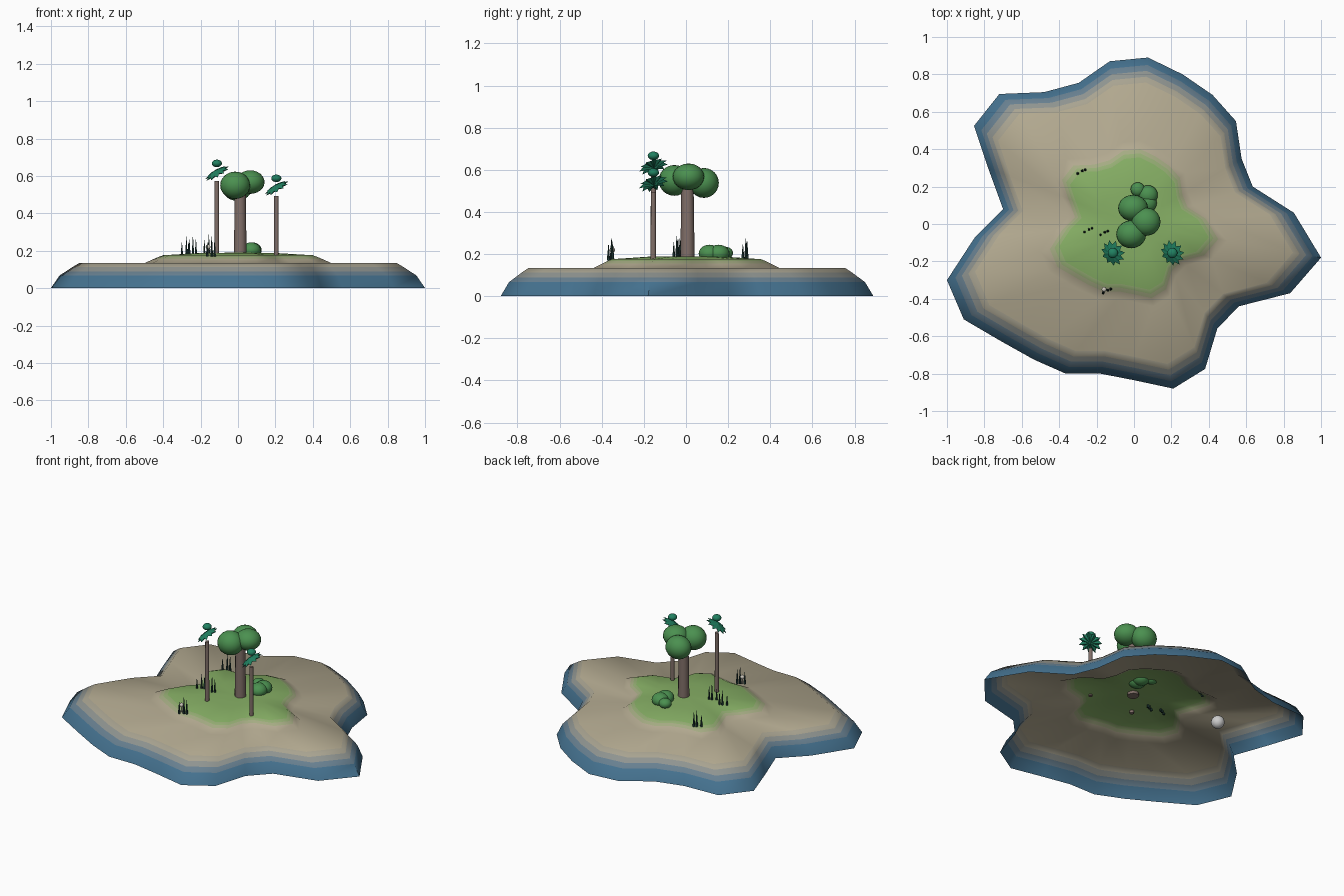
import bpy, bmesh, math
from mathutils import Vector

if "Cube" in bpy.data.objects:
    bpy.data.objects.remove(bpy.data.objects["Cube"])

def mat(name, c):
    m = bpy.data.materials.new(name)
    m.diffuse_color = (*c, 1)
    m.use_nodes = True
    m.node_tree.nodes["Principled BSDF"].inputs["Base Color"].default_value = m.diffuse_color
    return m

def mix(a, b, t):
    return tuple(p + (q - p) * t for p, q in zip(a, b))

SAND, SEA, TURF = (.45, .40, .28), (.06, .17, .28), (.24, .43, .13)
BARK = mat("bark", (.22, .16, .14))
LEAF = mat("leaf", (.07, .28, .08))
PALM = mat("palm_leaf", (.015, .22, .12))
BLADE = mat("blade", (.015, .045, .04))
PALE = mat("pale", (.6, .57, .5))

def finish(bm, name, mats, smooth=None):
    me = bpy.data.meshes.new(name)
    bm.to_mesh(me)
    bm.free()
    ob = bpy.data.objects.new(name, me)
    bpy.context.collection.objects.link(ob)
    for m in mats:
        me.materials.append(m)
    if smooth:
        bpy.ops.object.select_all(action='DESELECT')
        bpy.context.view_layer.objects.active = ob
        ob.select_set(True)
        bpy.ops.object.shade_smooth_by_angle(angle=math.radians(smooth))
    return ob

def ball(name, loc, scale, m):
    bm = bmesh.new()
    bmesh.ops.create_uvsphere(bm, u_segments=20, v_segments=12, radius=1)
    bmesh.ops.scale(bm, vec=scale, verts=bm.verts)
    ob = finish(bm, name, [m] if m else [], 60)
    ob.location = loc
    return ob

def post(name, x, y, z0, z1, r0, r1, m, n=12):
    bm = bmesh.new()
    bmesh.ops.create_cone(bm, cap_ends=True, segments=n, radius1=r0, radius2=r1, depth=z1 - z0)
    ob = finish(bm, name, [m], 40)
    ob.location = (x, y, (z0 + z1) / 2)
    return ob

# Island: shoreline outline scaled inward in rings, open underneath
shore = [(1, -.18), (.855, .06), (.635, .20), (.575, .35), (.545, .55), (.42, .69), (.26, .80),
         (.075, .89), (-.13, .87), (-.295, .755), (-.48, .705), (-.72, .695), (-.855, .525),
         (-.78, .30), (-.70, .08), (-.85, -.07), (-1, -.30), (-.91, -.51), (-.705, -.63),
         (-.535, -.725), (-.365, -.80), (-.18, -.80), (0, -.835), (.21, -.88), (.38, -.775),
         (.445, -.56), (.56, -.44), (.835, -.37)]
# ring scale, height, colour of the band just inside it
rings = [(1, 0, SEA), (.955, .067, mix(SEA, SAND, .2)), (.92, .09, mix(SEA, SAND, .55)),
         (.885, .113, mix(SEA, SAND, .85)), (.85, .134, SAND), (.5, .134, SAND),
         (.45, .156, mix(SAND, TURF, .35)), (.425, .167, mix(SAND, TURF, .7)),
         (.40, .176, TURF), (.2, .188, TURF)]
bm = bmesh.new()
loops = [[bm.verts.new((x * s, y * s, z)) for x, y in shore] for s, z, _ in rings]
n = len(shore)
for k in range(len(rings) - 1):
    a, b = loops[k], loops[k + 1]
    for i in range(n):
        j = (i + 1) % n
        bm.faces.new((a[i], a[j], b[j], b[i])).material_index = k
centre = bm.verts.new((0, 0, .19))
for i in range(n):
    bm.faces.new((loops[-1][i], loops[-1][(i + 1) % n], centre)).material_index = len(rings) - 1
finish(bm, "island", [mat(f"ground_{k}", r[2]) for k, r in enumerate(rings)], 60)

# Broad tree
post("tree_trunk", .012, .007, .172, .53, .034, .029, BARK)
for i, (p, r) in enumerate([((-.015, -.055, .55), (.08, .075, .073)),
                            ((.065, .012, .567), (.077, .075, .063)),
                            ((-.005, .085, .538), (.08, .071, .071))]):
    ball(f"tree_canopy_{i}", p, r, LEAF)

# Bush behind the tree
for i, (p, r) in enumerate([((.075, .155, .203), .052), ((.02, .185, .205), .038),
                            ((.07, .112, .203), .052)]):
    ball(f"bush_{i}", p, (r, r, r * .8), LEAF)

# Palms: thin trunk, tilted jagged crown, small top tuft
def palm(tag, x, y, top):
    post(f"palm_trunk_{tag}", x, y, .172, top, .013, .012, BARK, 10)
    bm = bmesh.new()
    k = 22
    rim = [bm.verts.new(((.072, .05)[i % 2] * math.cos(math.tau * i / k),
                         (.072, .05)[i % 2] * math.sin(math.tau * i / k),
                         (-.004, .004)[i % 2])) for i in range(k)]
    up, down = bm.verts.new((0, 0, .016)), bm.verts.new((0, 0, -.012))
    for i in range(k):
        j = (i + 1) % k
        bm.faces.new((rim[i], rim[j], up))
        bm.faces.new((rim[j], rim[i], down))
    ob = finish(bm, f"palm_crown_{tag}", [PALM])
    ob.rotation_euler = Vector((-.48, -.28, .83)).to_track_quat('Z', 'Y').to_euler()
    ob.location = (x, y, top + .045)
    ball(f"palm_tuft_{tag}", (x, y, top + .095), (.027, .027, .02), PALM)

palm("tall", -.113, -.155, .572)
palm("short", .205, -.155, .492)

# Grass clumps: three thin blades each
clumps = [(-.28, .278), (-.245, -.035), (-.16, -.05), (-.145, -.36)]
for c, (x, y) in enumerate(clumps):
    for b, (dx, dy, h) in enumerate([(-.02, -.008, .245), (.004, .006, .275), (.02, .012, .26)]):
        post(f"grass_{c}_{b}", x + dx, y + dy, .17, h + (.012 if c == 2 else 0), .008, .001, BLADE, 6)

# Pale bud in the front clump and a stone buried under the sand
ball("pale_bud", (-.16, -.35, .22), (.013, .013, .013), PALE)
post("bud_stem", -.16, -.35, .175, .215, .004, .004, PALE, 6)
ball("buried_stone", (-.46, .22, .075), (.04, .04, .04), None)
